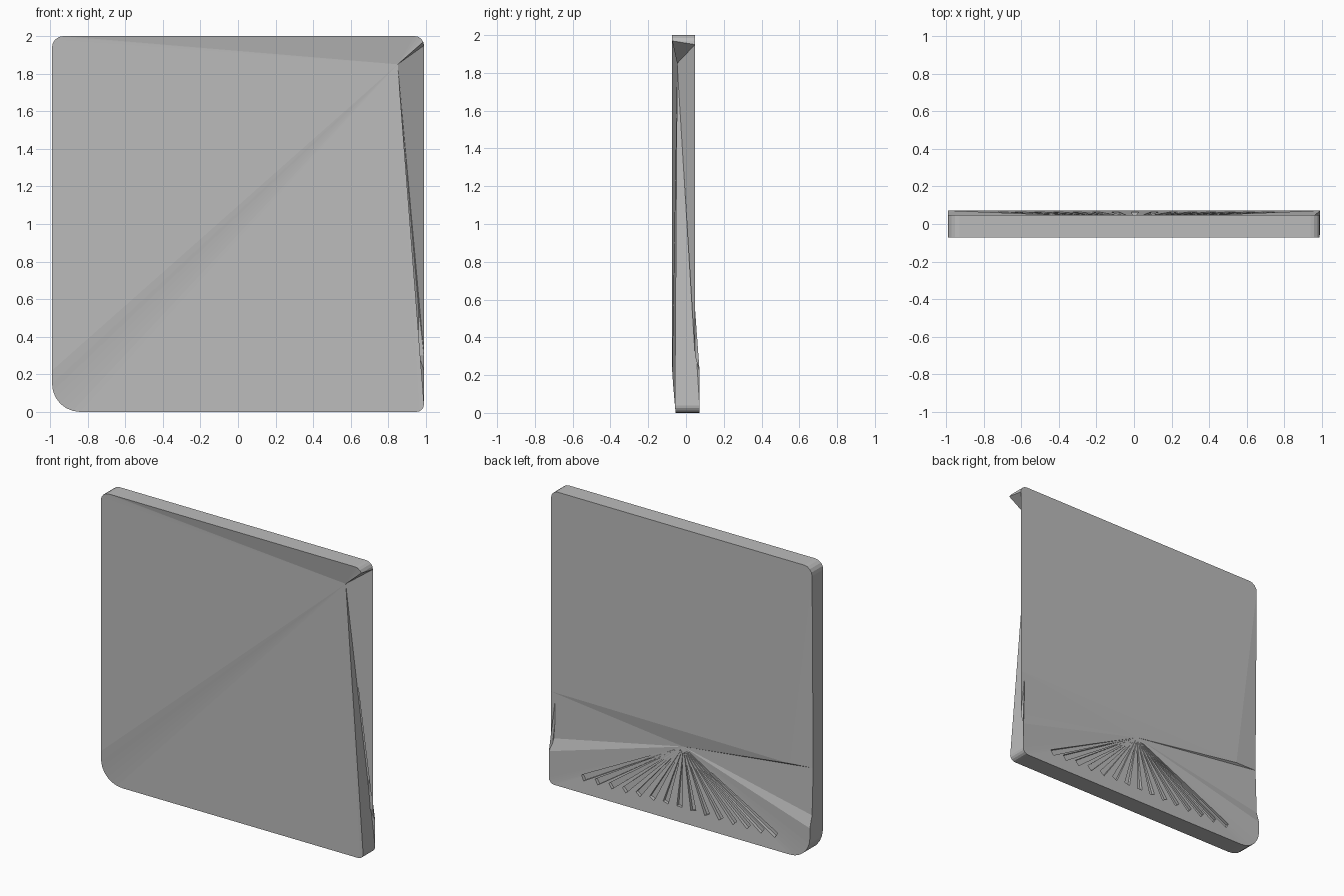
import bpy, bmesh, math
from mathutils import Vector

if "Cube" in bpy.data.objects:
    bpy.data.objects.remove(bpy.data.objects["Cube"])

grey = bpy.data.materials.new("plain_grey")
grey.diffuse_color = (0.5, 0.5, 0.5, 1)
grey.use_nodes = True
grey.node_tree.nodes["Principled BSDF"].inputs["Base Color"].default_value = grey.diffuse_color


def arc(cx, cz, r, a0, n=4):
    """Quarter circle in the xz plane, counter-clockwise from angle a0."""
    return [(cx + r * math.cos(math.radians(a0 + 90 * i / n)),
             cz + r * math.sin(math.radians(a0 + 90 * i / n))) for i in range(n + 1)]


def front_y(z):
    return -0.073 + 0.018 * max(0, 1 - z / 0.2)


def back_y(x, z):
    if z < 0.25:
        return 0.072
    return 0.036 if x < -0.9 and 0.5 < z < 0.7 else 0.048


# Outline seen from the front, counter-clockwise
bl = arc(-0.84, 0.15, 0.15, 180, 6)
br = arc(0.95, 0.04, 0.04, 270)
right = [(0.99, 0.22), (0.99, 0.3), (0.99, 0.62), (0.99, 1.95)]
tr = arc(0.94, 1.95, 0.05, 0)[1:]
tl = arc(-0.93, 1.94, 0.06, 90)
left = [(-0.99, 0.62), (-0.99, 0.3), (-0.99, 0.22)]
outline = bl + br + right + tr + tl + left
n = len(outline)
i_right = len(bl) + len(br)
i_top = i_right + len(right)
i_tl = i_top + len(tr)
i_left = i_tl + len(tl)

bm = bmesh.new()
dent = bm.verts.new((0.85, -0.047, 1.85))
# The right edge of the front collapses into the dented corner point
front = [dent if i_right <= i < i_top else bm.verts.new((x, front_y(z), z))
         for i, (x, z) in enumerate(outline)]
back = [bm.verts.new((x, back_y(x, z), z)) for x, z in outline]


def face(verts):
    unique = list(dict.fromkeys(verts))
    if len(unique) > 2:
        bm.faces.new(unique)


for i in range(n):
    j = (i + 1) % n
    face([front[i], front[j], dent])                 # front
    face([front[j], front[i], back[i]])              # rim
    face([front[j], back[i], back[j]])

# Back: flat upper panel, shallow fold and raised foot
apex = bm.verts.new((0, 0.03, 0.5))
fold_r = bm.verts.new((0.82, 0.048, 0.62))
fold_l = bm.verts.new((-0.82, 0.048, 0.61))
r0, l0 = i_right, i_left
face([fold_r, fold_l] + back[i_tl:i_tl - len(tr) - 3:-1])
face([fold_l] + back[l0:i_tl - 1:-1])
face([apex, fold_l, fold_r])
face([apex, fold_r, back[r0 + 2]])
face([apex, back[r0 + 2], back[r0 + 1]])
face([apex, back[l0], fold_l])
face([apex, back[l0 + 1], back[l0]])
low = [back[l0 + 1], back[l0 + 2]] + back[:r0 + 2]
for a, b in zip(low, low[1:]):
    face([apex, a, b])
bmesh.ops.remove_doubles(bm, verts=bm.verts[:], dist=1e-5)
bmesh.ops.triangulate(bm, faces=bm.faces[:])
bmesh.ops.recalc_face_normals(bm, faces=bm.faces[:])


def make(name, bm):
    mesh = bpy.data.meshes.new(name)
    bm.to_mesh(mesh)
    bm.free()
    ob = bpy.data.objects.new(name, mesh)
    bpy.context.collection.objects.link(ob)
    mesh.materials.append(grey)
    return ob


panel = make("panel", bm)

# Fan of wedge-shaped slots in the back
bm = bmesh.new()
for k in range(15):
    end = Vector((0.74 - 1.47 * k / 14, 0.1))
    d = (end - Vector((0, 0.5))).normalized()
    side = Vector((-d.y, d.x)) * 0.02
    tip = Vector((0, 0.5)) + d * 0.03
    pts = [bm.verts.new((tip.x, y, tip.y)) for y in (0.03, 0.1)]
    for e in (end + side, end - side):
        pts += [bm.verts.new((e.x, y, e.y)) for y in (0.042, 0.1)]
    for f in ((0, 2, 4), (1, 5, 3), (0, 1, 3, 2), (2, 3, 5, 4), (4, 5, 1, 0)):
        bm.faces.new([pts[v] for v in f])
bmesh.ops.recalc_face_normals(bm, faces=bm.faces[:])
cutter = make("slot_cutter", bm)
cutter.hide_render = True

mod = panel.modifiers.new("slots", 'BOOLEAN')
mod.operation = 'DIFFERENCE'
mod.solver = 'EXACT'
mod.object = cutter
bpy.context.view_layer.objects.active = panel
bpy.ops.object.modifier_apply(modifier=mod.name)
bpy.data.objects.remove(cutter)
